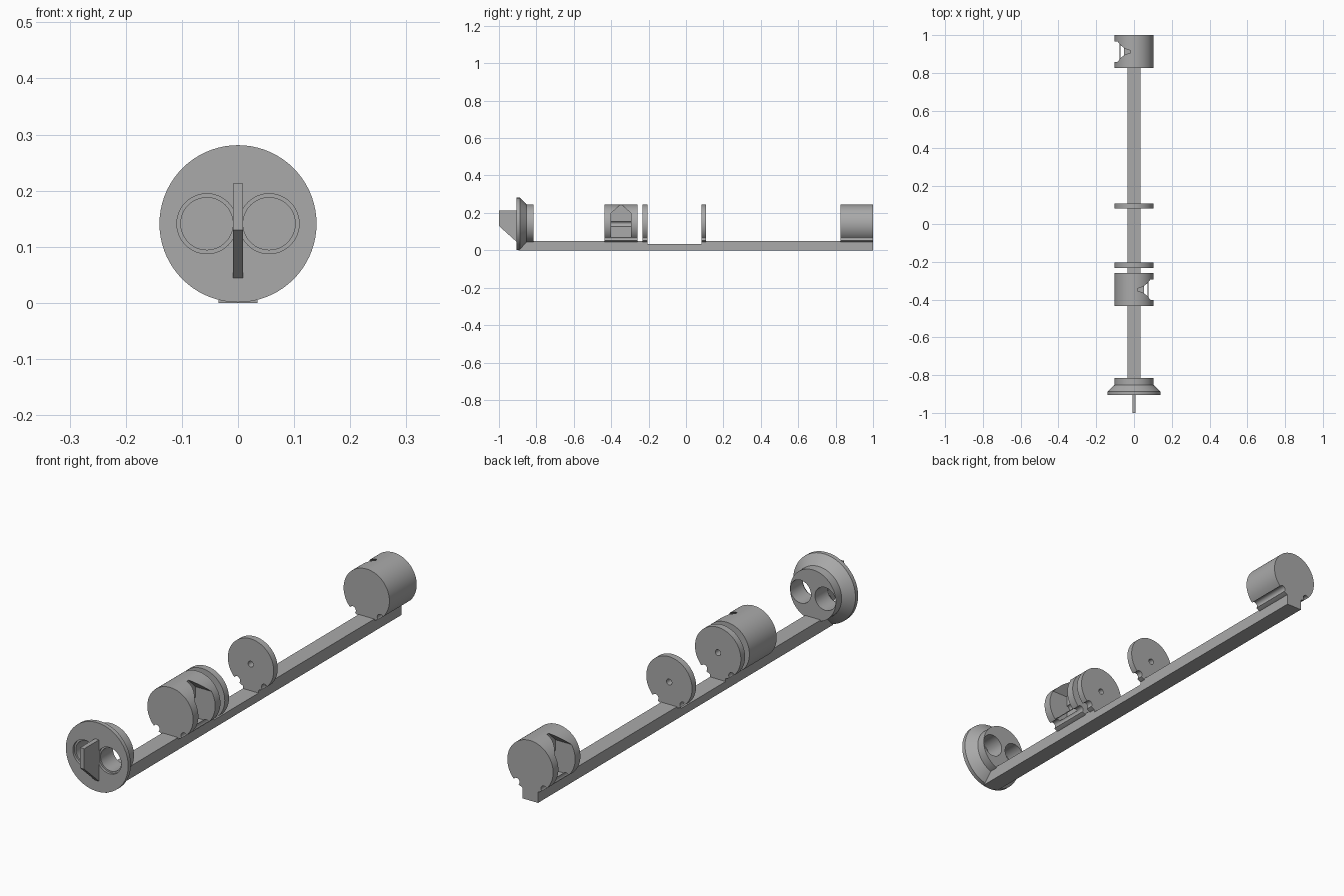
import bpy, bmesh, math
from mathutils import Vector

if "Cube" in bpy.data.objects:
    bpy.data.objects.remove(bpy.data.objects["Cube"])

AXIS_Z = 0.141      # height of the optical axis
R = 0.103           # radius of drums and discs

grey = bpy.data.materials.new("plain grey")
grey.diffuse_color = (0.40, 0.40, 0.40, 1)
grey.use_nodes = True
grey.node_tree.nodes["Principled BSDF"].inputs["Base Color"].default_value = grey.diffuse_color


def finish(name, bm):
    bmesh.ops.recalc_face_normals(bm, faces=bm.faces[:])
    me = bpy.data.meshes.new(name)
    bm.to_mesh(me)
    bm.free()
    me.materials.append(grey)
    ob = bpy.data.objects.new(name, me)
    bpy.context.collection.objects.link(ob)
    return ob


def lathe(name, profile, cx=0.0, cz=AXIS_Z, n=72):
    """Solid of revolution about the y direction, profile = (y, radius)."""
    bm = bmesh.new()
    rings = [[bm.verts.new((cx + r * math.sin(2 * math.pi * i / n), y,
                            cz + r * math.cos(2 * math.pi * i / n)))
              for i in range(n)] for y, r in profile]
    for a, b in zip(rings, rings[1:]):
        for i in range(n):
            j = (i + 1) % n
            bm.faces.new((a[i], a[j], b[j], b[i]))
    bm.faces.new(rings[0])
    bm.faces.new(rings[-1])
    return finish(name, bm)


def prism(name, outline, x0, x1):
    """Outline in (y, z) extruded along x."""
    bm = bmesh.new()
    f = bm.faces.new([bm.verts.new((x0, y, z)) for y, z in outline])
    res = bmesh.ops.extrude_face_region(bm, geom=[f])
    verts = [v for v in res["geom"] if isinstance(v, bmesh.types.BMVert)]
    bmesh.ops.translate(bm, verts=verts, vec=Vector((x1 - x0, 0, 0)))
    return finish(name, bm)


def cut(ob, cutters):
    """Subtract the cutters, then discard them."""
    for c in cutters:
        c.hide_render = True
        m = ob.modifiers.new("cut", "BOOLEAN")
        m.operation, m.solver, m.object = "DIFFERENCE", "EXACT", c
    bpy.context.view_layer.objects.active = ob
    for m in list(ob.modifiers):
        bpy.ops.object.modifier_apply(modifier=m.name)
    for c in cutters:
        bpy.data.objects.remove(c)


def wire_channels(y0, y1):
    """Pair of round channels low on the rim."""
    return [lathe("channel_cutter", [(y0 - 0.02, 0.014), (y1 + 0.02, 0.014)],
                  s * 0.062, 0.062, 24) for s in (-1, 1)]


def drum(name, y0, y1, side):
    """Drum with a gabled side pocket that has a groove in its back wall."""
    ob = lathe(name, [(y0, R), (y1, R)])
    c = (y0 + y1) / 2
    h = 0.054
    house = [(c - h, 0.072), (c + h, 0.072), (c + h, 0.197),
             (c + 0.006, 0.2425), (c - 0.006, 0.2425), (c - h, 0.197)]
    pocket = prism("pocket_cutter", house, side * 0.015, side * 0.15)
    groove = lathe("groove_cutter", [(c - h, 0.0135), (c + h, 0.0135)],
                   side * 0.015, AXIS_Z, 24)
    cut(ob, wire_channels(y0, y1) + [pocket, groove])
    return ob


def disc(name, y0, y1):
    """Thin plate with a pinhole and wire channels."""
    ob = lathe(name, [(y0, R), (y1, R)])
    hole = lathe("pinhole_cutter", [(y0 - 0.02, 0.012), (y1 + 0.02, 0.012)], n=24)
    cut(ob, wire_channels(y0, y1) + [hole])
    return ob


# Base rail with a lowered middle section
parts = [prism("base_rail", [(-0.895, 0), (1.0, 0), (1.0, 0.05), (0.082, 0.05),
                             (0.082, 0.033), (-0.205, 0.033), (-0.205, 0.05),
                             (-0.895, 0.05)], -0.035, 0.035)]

# Drums and discs along the rail
parts.append(drum("front_drum", -0.435, -0.26, 1))
parts.append(drum("rear_drum", 0.825, 1.0, -1))
parts.append(disc("front_disc", -0.232, -0.205))
parts.append(disc("rear_disc", 0.082, 0.108))

# Flanged nose with two through holes, countersunk at the front
nose = lathe("nose_flange", [(-0.905, 0.14), (-0.888, 0.14), (-0.852, R), (-0.815, R)])
cut(nose, [lathe("eye_cutter", [(-0.93, 0.0535), (-0.895, 0.0535),
                                (-0.895, 0.0465), (-0.79, 0.0465)], s * 0.0555, n=48)
           for s in (-1, 1)])
parts.append(nose)

# Upright fin between the holes
parts.append(prism("nose_fin", [(-1.0, 0.13), (-0.9, 0.04), (-0.9, 0.213),
                                (-1.0, 0.213)], -0.009, 0.009))

# Smooth the round walls and keep the edges sharp
bpy.ops.object.select_all(action="DESELECT")
for ob in parts:
    ob.select_set(True)
bpy.context.view_layer.objects.active = parts[0]
bpy.ops.object.shade_smooth_by_angle(angle=math.radians(25))
